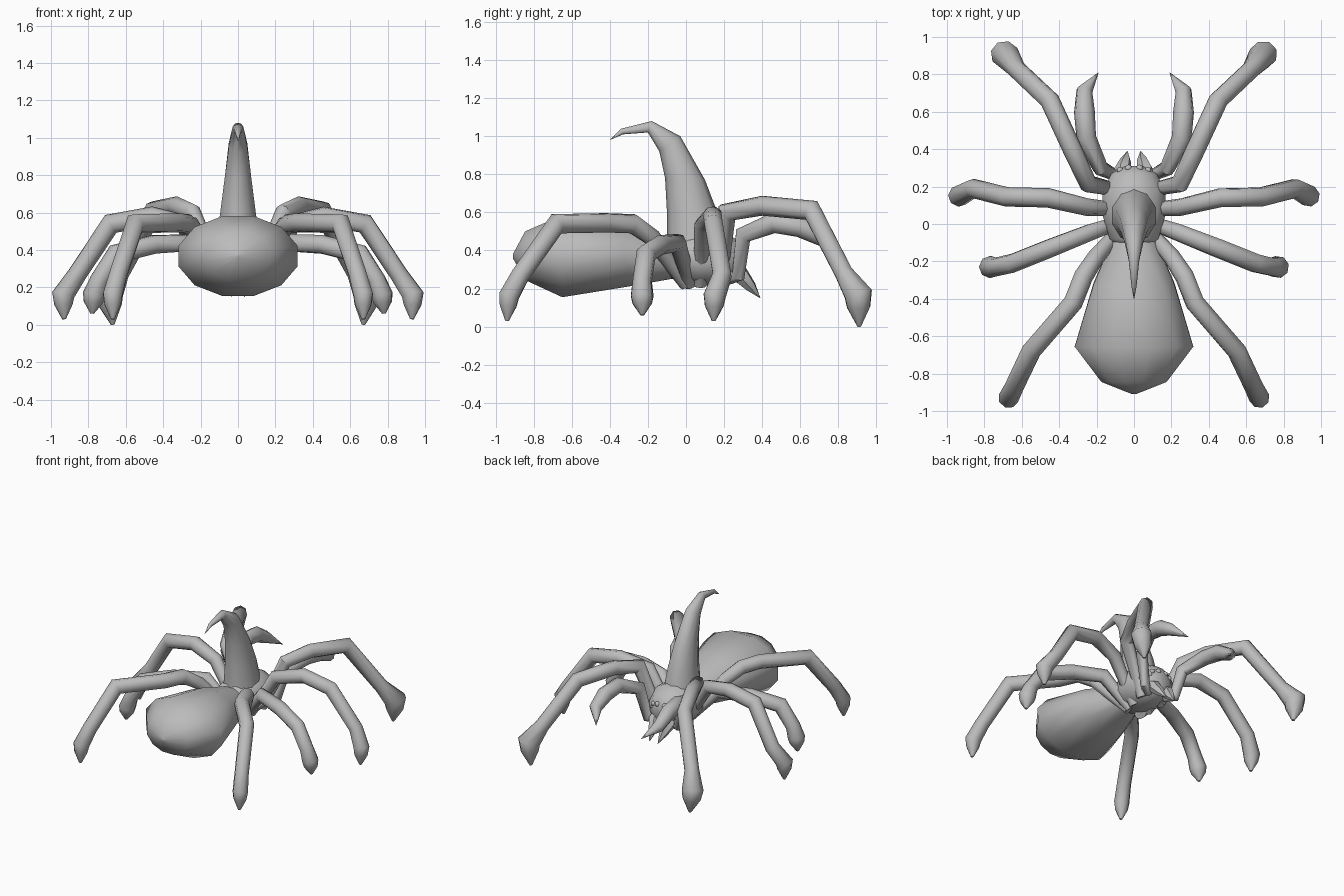
import bpy, bmesh, math
from mathutils import Vector

cube = bpy.data.objects.get("Cube")
if cube:
    bpy.data.objects.remove(cube)

GREY = (0.5, 0.5, 0.5, 1)
shell = bpy.data.materials.new("shell grey")
shell.use_nodes = True
shell.diffuse_color = GREY
shell.node_tree.nodes["Principled BSDF"].inputs["Base Color"].default_value = GREY


def finish(name, bm, angle=50):
    bmesh.ops.remove_doubles(bm, verts=bm.verts, dist=0.0005)
    bmesh.ops.recalc_face_normals(bm, faces=bm.faces)
    mesh = bpy.data.meshes.new(name)
    bm.to_mesh(mesh)
    bm.free()
    mesh.materials.append(shell)
    obj = bpy.data.objects.new(name, mesh)
    bpy.context.collection.objects.link(obj)
    bpy.ops.object.select_all(action="DESELECT")
    obj.select_set(True)
    bpy.context.view_layer.objects.active = obj
    bpy.ops.object.shade_smooth_by_angle(angle=math.radians(angle))


def skin(name, rings):
    """Join rings of points into a closed skin."""
    bm = bmesh.new()
    loops = [[bm.verts.new(p) for p in ring] for ring in rings]
    n = len(loops[0])
    for a, b in zip(loops, loops[1:]):
        for i in range(n):
            j = (i + 1) % n
            bm.faces.new((a[i], a[j], b[j], b[i]))
    bm.faces.new(loops[0])
    bm.faces.new(loops[-1])
    finish(name, bm)


def loft(name, sections, sides):
    """Each section: lower/back edge (y, z), upper/front edge (y, z), half width."""
    rings = []
    for ya, za, yb, zb, w in sections:
        a, b = Vector((0, ya, za)), Vector((0, yb, zb))
        mid, half = (a + b) / 2, (b - a) / 2
        angles = [math.tau * (i + 0.5) / sides for i in range(sides)]
        rings.append([mid + half * math.sin(t) + Vector((w * math.cos(t), 0, 0))
                      for t in angles])
    skin(name, rings)


def tube(name, points, radii, sides):
    """Mitred tube along a path."""
    pts = [Vector(p) for p in points]
    dirs = [(b - a).normalized() for a, b in zip(pts, pts[1:])]
    side = dirs[0].orthogonal().normalized()
    up = dirs[0].cross(side)
    spokes = [side * math.cos(math.tau * i / sides) + up * math.sin(math.tau * i / sides)
              for i in range(sides)]
    rings = []
    for i, (p, r) in enumerate(zip(pts, radii)):
        came, goes = dirs[max(i - 1, 0)], dirs[min(i, len(dirs) - 1)]
        normal = (came + goes).normalized()
        spokes = [s - came * (s.dot(normal) / came.dot(normal)) for s in spokes]
        rings.append([p + s * r for s in spokes])
        spokes = [s - goes * s.dot(goes) for s in spokes]
    skin(name, rings)


def pair(name, points, radii, sides=8):
    for label, sign in (("left", 1), ("right", -1)):
        tube(f"{label}_{name}", [(sign * x, y, z) for x, y, z in points], radii, sides)


def leg(name, points, bulb):
    """Hip, bends, ankle, bulb and toe; the foot swells below the ankle."""
    foot = Vector(points[-2]).lerp(Vector(points[-1]), 0.4)
    path = points[:-1] + [tuple(foot), points[-1]]
    bends = [.052] * (len(points) - 5)
    pair(name, path, [.035, .047] + bends + [.051, bulb, bulb * .85, .01])


# Abdomen, thorax and curved horn
loft("abdomen", [(-.91, .36, -.91, .38, .01), (-.845, .24, -.845, .505, .18),
                 (-.65, .147, -.66, .588, .328), (-.3, .205, -.34, .54, .224),
                 (-.06, .25, -.06, .45, .11)], 12)
loft("thorax", [(-.12, .3, -.12, .44, .09), (-.08, .25, -.08, .48, .135),
                (.06, .21, .06, .5, .178), (.18, .21, .18, .51, .172),
                (.27, .24, .27, .46, .125), (.31, .28, .31, .4, .05)], 12)
loft("horn", [(-.1, .43, .2, .43, .125), (-.1, .6, .165, .6, .1),
              (-.11, .78, .1, .77, .076), (-.14, .92, -.03, 1, .052),
              (-.2, 1.02, -.18, 1.08, .03), (-.33, 1.01, -.34, 1.04, .014),
              (-.4, .98, -.4, .982, .001)], 10)

# Legs
leg("rear_leg", [(.05, 0, .22), (.205, -.18, .47), (.27, -.28, .54), (.325, -.42, .545),
                 (.55, -.68, .54), (.64, -.87, .27), (.67, -.93, .16),
                 (.67, -.94, .03)], .055)
leg("rear_middle_leg", [(.05, .02, .22), (.235, -.045, .44), (.45, -.13, .43),
                        (.65, -.21, .38), (.74, -.23, .24), (.77, -.23, .16),
                        (.78, -.23, .06)], .06)
leg("front_middle_leg", [(.06, .075, .22), (.25, .09, .53), (.46, .14, .58),
                         (.68, .145, .54), (.86, .19, .27), (.935, .15, .16),
                         (.93, .145, .03)], .058)
leg("front_leg", [(.08, .18, .23), (.245, .215, .6), (.33, .4, .635), (.45, .66, .61),
                  (.63, .83, .28), (.69, .905, .17), (.67, .91, 0)], .075)

# Feelers, fangs and eyes
pair("feeler", [(.06, .23, .25), (.13, .275, .27), (.18, .3, .48), (.255, .46, .545),
                (.265, .6, .525), (.265, .71, .465), (.19, .81, .39)],
     (.03, .035, .042, .053, .056, .043, .001))
pair("fang", [(.06, .22, .3), (.06, .29, .27), (.045, .34, .21), (.035, .39, .15)],
     (.04, .045, .03, .001), 6)
for x, z, r in ((.03, .4, .02), (.075, .39, .018), (.05, .36, .012), (.09, .36, .012)):
    for label, sign in (("left", 1), ("right", -1)):
        bm = bmesh.new()
        bmesh.ops.create_icosphere(bm, subdivisions=2, radius=r)
        bmesh.ops.translate(bm, verts=bm.verts, vec=(sign * x, .305 - x / 4, z))
        finish(f"{label}_eye", bm)
